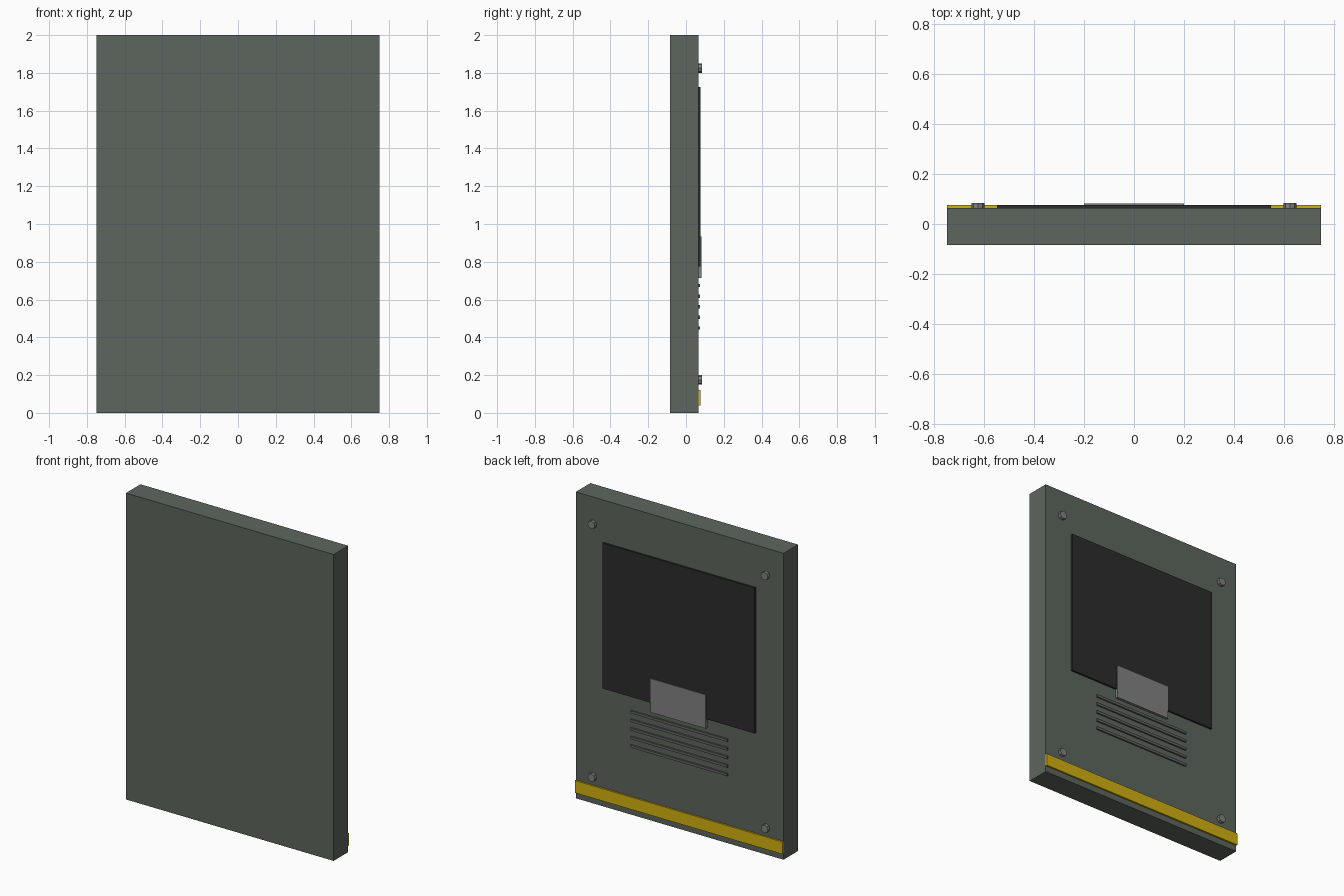
import bpy
import math

if "Cube" in bpy.data.objects:
    bpy.data.objects.remove(bpy.data.objects["Cube"])

BACK = 0.065  # y of the panel's detailed face


def material(name, rgb):
    m = bpy.data.materials.new(name)
    m.diffuse_color = (*rgb, 1)
    m.use_nodes = True
    m.node_tree.nodes["Principled BSDF"].inputs["Base Color"].default_value = m.diffuse_color
    return m


slate = material("slate_paint", (0.11, 0.13, 0.11))
black = material("black_glass", (0.025, 0.025, 0.025))
steel = material("steel", (0.22, 0.22, 0.22))
dark_steel = material("dark_steel", (0.12, 0.12, 0.12))
yellow = material("yellow_paint", (0.64, 0.44, 0.005))


def box(name, x, y, z, mat):
    """Box from (min, max) ranges on each axis."""
    bpy.ops.mesh.primitive_cube_add(size=1, location=[(a + b) / 2 for a, b in (x, y, z)])
    o = bpy.context.object
    o.name = name
    o.scale = [b - a for a, b in (x, y, z)]
    bpy.ops.object.transform_apply(location=False, rotation=False, scale=True)
    o.data.materials.append(mat)
    return o


# Main slab
box("panel", (-0.75, 0.75), (-0.085, BACK), (0, 2), slate)

# Dark inset screen and the plate overlapping its lower edge
box("screen", (-0.55, 0.55), (BACK - 0.005, 0.077), (0.775, 1.725), black)
box("latch_plate", (-0.2, 0.2), (BACK - 0.005, 0.082), (0.715, 0.935), steel)

# Vent slats
for i in range(5):
    z = 0.45 + i * 0.056
    box(f"vent_slat_{i + 1}", (-0.35, 0.35), (BACK - 0.005, 0.075),
        (z - 0.0085, z + 0.0085), dark_steel)

# Warning stripe along the bottom
box("warning_stripe", (-0.75, 0.75), (BACK, 0.076), (0.04, 0.12), yellow)

# Corner bolts
for x in (-0.625, 0.625):
    for z in (0.175, 1.825):
        bpy.ops.mesh.primitive_cylinder_add(vertices=8, radius=0.026, depth=0.025,
                                            location=(x, 0.0725, z),
                                            rotation=(math.pi / 2, 0, 0))
        bolt = bpy.context.object
        bolt.name = "corner_bolt"
        bolt.data.materials.append(steel)
